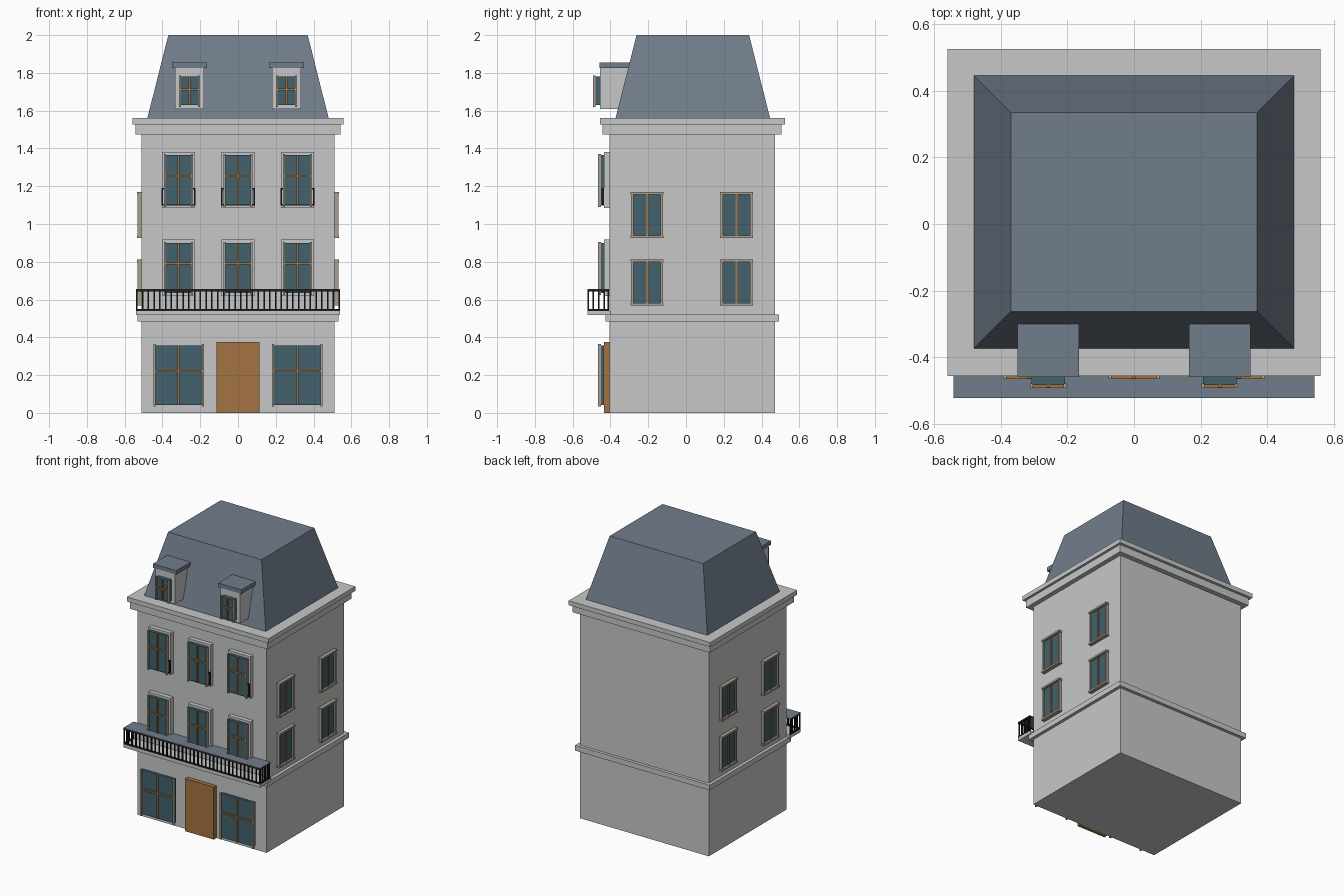
import bpy, bmesh
from mathutils import Vector

if "Cube" in bpy.data.objects:
    bpy.data.objects.remove(bpy.data.objects["Cube"])


def material(name, rgb):
    m = bpy.data.materials.new(name)
    m.diffuse_color = (*rgb, 1)
    m.use_nodes = True
    m.node_tree.nodes["Principled BSDF"].inputs["Base Color"].default_value = m.diffuse_color
    return m


STONE = material("pale stone", (0.57, 0.575, 0.58))
SLATE = material("blue slate", (0.165, 0.205, 0.26))
GLASS = material("dark teal glass", (0.055, 0.12, 0.15))
WOOD = material("brown wood", (0.37, 0.17, 0.055))
TRIM = material("tan trim", (0.40, 0.35, 0.27))
IRON = material("black iron", (0.012, 0.012, 0.015))


def add_box(bm, x0, x1, y0, y1, z0, z1, taper=0.0):
    """Box from its limits; taper insets the upper edge on every side."""
    verts = bmesh.ops.create_cube(bm, size=1)["verts"]
    lo, hi = Vector((x0, y0, z0)), Vector((x1, y1, z1))
    mid, size = (lo + hi) / 2, hi - lo
    for v in verts:
        top = v.co.z > 0
        sx, sy = (1 if v.co.x > 0 else -1), (1 if v.co.y > 0 else -1)
        v.co = mid + v.co * size
        if top:
            v.co.x -= sx * taper
            v.co.y -= sy * taper


def part(name, mat, boxes, taper=0.0):
    """One object made of one or more boxes."""
    bm = bmesh.new()
    for b in boxes:
        add_box(bm, *b, taper=taper)
    me = bpy.data.meshes.new(name)
    bm.to_mesh(me)
    bm.free()
    me.materials.append(mat)
    ob = bpy.data.objects.new(name, me)
    bpy.context.collection.objects.link(ob)
    return ob


def front_window(name, cx, w, z0, z1, y_back, y_front, z_bar):
    """Glass slab with wooden glazing bars and slim tan posts; w is half width."""
    part(name + "_glass", GLASS, [(cx - w, cx + w, y_front, y_back, z0, z1)])
    part(name + "_glazing_bars", WOOD, [
        (cx - 0.005, cx + 0.005, y_front - 0.008, y_front, z0, z1),
        (cx - w, cx + w, y_front - 0.009, y_front, z_bar - 0.005, z_bar + 0.005)])
    part(name + "_posts", TRIM, [
        (cx + s * w - 0.005, cx + s * w + 0.005, y_front - 0.01, y_front + 0.004,
         z0 - 0.01, z1 + 0.006) for s in (-1, 1)])


# Main walls, string course and cornice
part("walls", STONE, [(-0.51, 0.51, -0.405, 0.47, 0, 1.50)])
part("string_course", STONE, [(-0.532, 0.532, -0.427, 0.492, 0.485, 0.522)])
part("cornice_lower", STONE, [(-0.542, 0.542, -0.442, 0.505, 1.475, 1.528)])
part("cornice_upper", STONE, [(-0.559, 0.559, -0.455, 0.525, 1.528, 1.56)])

# Mansard roof
part("mansard_roof", SLATE, [(-0.48, 0.48, -0.373, 0.445, 1.56, 2.0)], taper=0.111)

# Ground floor
part("front_door", WOOD, [(-0.115, 0.113, -0.435, -0.405, 0, 0.375)])
for s in (-1, 1):
    front_window("shop_window", s * 0.314, 0.129, 0.043, 0.358, -0.435, -0.455, 0.222)

# Upper floors: stone surrounds, windows and small rails
for cx in (-0.315, 0, 0.315):
    for floor, z in (("first_floor", 0.62), ("second_floor", 1.085)):
        part(floor + "_surround", STONE,
             [(cx - 0.088, cx + 0.088, -0.435, -0.405, z, z + 0.297)])
        front_window(floor + "_window", cx, 0.072, z + 0.015, z + 0.28,
                     -0.435, -0.455, z + 0.17)
    rail = [(cx + s * 0.086 - 0.004, cx + s * 0.086 + 0.004, -0.447, -0.435, 1.098, 1.19)
            for s in (-1, 1)]
    rail += [(cx - 0.088, cx + 0.088, -0.447, -0.439, z, z + 0.008) for z in (1.098, 1.182)]
    part("window_rail", IRON, rail)

# Balcony
part("balcony_slab", STONE, [(-0.54, 0.54, -0.522, -0.40, 0.517, 0.54)])
bars = []
n = 36
for i in range(n):
    x = -0.536 + 1.072 * i / (n - 1)
    bars.append((x - 0.004, x + 0.004, -0.521, -0.513, 0.54, 0.645))
for s in (-1, 1):
    for y in (-0.49, -0.462, -0.434, -0.412):
        bars.append((s * 0.536 - 0.004, s * 0.536 + 0.004, y - 0.004, y + 0.004, 0.54, 0.645))
    bars += [(s * 0.536 - 0.005, s * 0.536 + 0.005, -0.521, -0.407, z, z + 0.009)
             for z in (0.54, 0.643)]
bars += [(-0.54, 0.54, -0.522, -0.512, z, z + 0.009) for z in (0.54, 0.643)]
part("balcony_railing", IRON, bars)
part("balcony_top_plate", SLATE, [(-0.541, 0.541, -0.522, -0.405, 0.652, 0.656)])

# Dormers
for s in (-1, 1):
    cx = s * 0.257
    part("dormer_body", STONE, [(cx - 0.077, cx + 0.077, -0.455, -0.30, 1.61, 1.826)])
    part("dormer_roof", SLATE, [(cx - 0.092, cx + 0.092, -0.459, -0.30, 1.826, 1.855)])
    front_window("dormer_window", cx, 0.05, 1.63, 1.78, -0.455, -0.482, 1.712)

# Side windows on both flanks
for s in (-1, 1):
    def side(d0, d1, y0, y1, z0, z1):
        a, b = sorted((s * d0, s * d1))
        return (a, b, y0, y1, z0, z1)
    for cy in (-0.206, 0.267):
        for z in (0.568, 0.925):
            part("side_window_glass", GLASS,
                 [side(0.505, 0.522, cy - 0.076, cy + 0.076, z + 0.01, z + 0.235)])
            part("side_window_bar", WOOD,
                 [side(0.522, 0.529, cy - 0.005, cy + 0.005, z + 0.012, z + 0.233)])
            part("side_window_frame", TRIM,
                 [side(0.505, 0.531, cy + k * 0.078 - 0.006, cy + k * 0.078 + 0.006,
                       z + 0.01, z + 0.235) for k in (-1, 1)]
                 + [side(0.505, 0.536, cy - 0.088, cy + 0.088, z + h, z + h + 0.013)
                    for h in (0, 0.232)])
